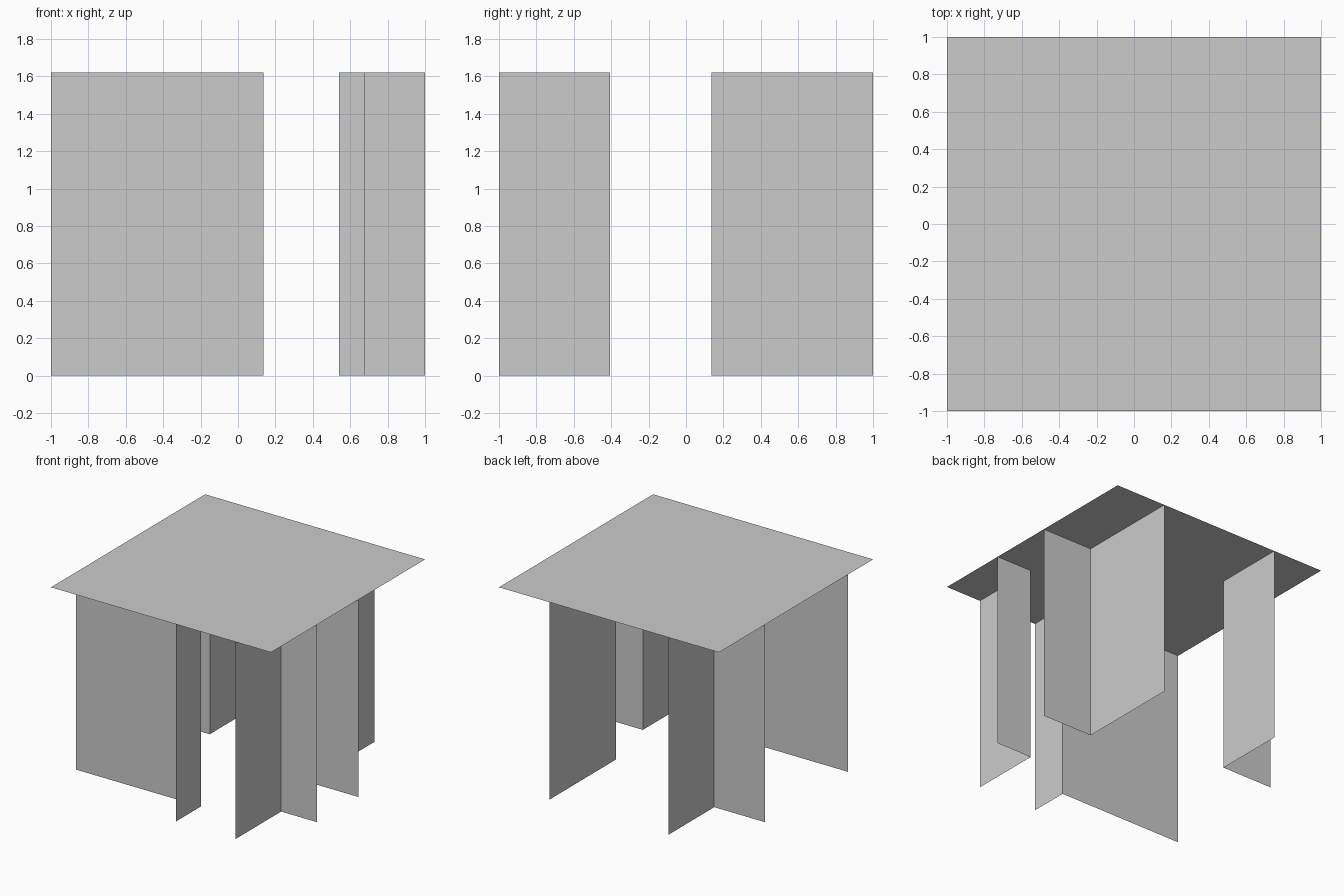
import bpy

if "Cube" in bpy.data.objects:
    bpy.data.objects.remove(bpy.data.objects["Cube"])

U = 1 / 7.4          # modelling step: the top is 14.8 steps wide
E = 7.4              # edge of the table top, in steps
H = 12               # table height, in steps


def make_mesh(name, verts, faces):
    mesh = bpy.data.meshes.new(name)
    mesh.from_pydata([tuple(c * U for c in v) for v in verts], [], faces)
    obj = bpy.data.objects.new(name, mesh)
    bpy.context.collection.objects.link(obj)
    return obj


def make_leg(name, cx, cy, sx, sy):
    """Two thin sheets meeting at inner corner (cx, cy), running out to the rim."""
    path = [(sx * E, cy), (cx, cy), (cx, sy * E)]
    if sx * sy < 0:  # keep both sheets facing inward
        path.reverse()
    verts = [(x, y, z) for z in (0, H) for x, y in path]
    return make_mesh(name, verts, [(0, 1, 4, 3), (1, 2, 5, 4)])


# Flat square top
make_mesh("table_top",
          [(-E, -E, H), (E, -E, H), (E, E, H), (-E, E, H)], [(0, 1, 2, 3)])

# Four folded-sheet legs: inner corner and the table corner they enclose
for name, cx, cy, sx, sy in (
        ("front_left_leg", 1, -5, -1, -1),
        ("front_right_leg", 5, -3, 1, -1),
        ("back_right_leg", 4, 1, 1, 1),
        ("back_left_leg", -4, 3, -1, 1)):
    make_leg(name, cx, cy, sx, sy)
